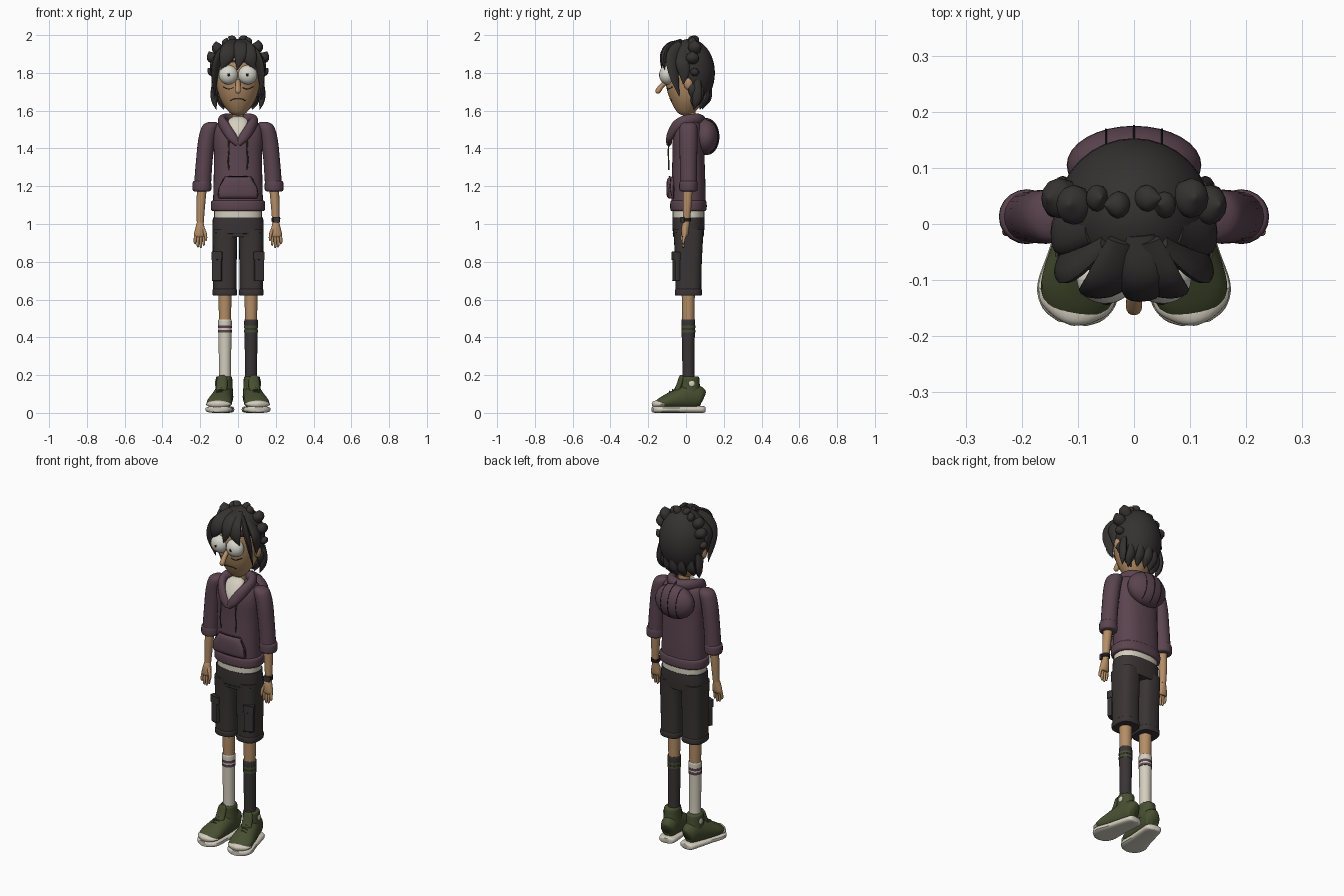
import bpy, bmesh, math
from mathutils import Vector


def material(name, rgb):
    m = bpy.data.materials.new(name)
    m.diffuse_color = (*rgb, 1)
    return m


HAIR = material("hair_charcoal", (0.036, 0.031, 0.031))
SHORTS = material("short_charcoal", (0.042, 0.034, 0.035))
PLUM = material("plum_cloth", (0.105, 0.058, 0.079))
SKIN = material("skin_tan", (0.46, 0.27, 0.135))
WHITE = material("off_white", (0.66, 0.62, 0.52))
EYE = material("eye_white", (0.68, 0.67, 0.6))
GREEN = material("olive_green", (0.062, 0.078, 0.03))
BLACK = material("line_black", (0.012, 0.01, 0.01))


def finish(name, bm, mat, angle=40):
    bmesh.ops.recalc_face_normals(bm, faces=bm.faces)
    me = bpy.data.meshes.new(name)
    bm.to_mesh(me)
    bm.free()
    ob = bpy.data.objects.new(name, me)
    bpy.context.collection.objects.link(ob)
    me.materials.append(mat)
    bpy.ops.object.select_all(action='DESELECT')
    ob.select_set(True)
    bpy.context.view_layer.objects.active = ob
    bpy.ops.object.shade_smooth_by_angle(angle=math.radians(angle))
    return ob


def spline(rows, steps):
    """Catmull-Rom interpolation of rows of numbers."""
    out = []
    n = len(rows)
    for i in range(n - 1):
        p = [rows[max(i - 1, 0)], rows[i], rows[i + 1], rows[min(i + 2, n - 1)]]
        for k in range(steps):
            t = k / steps
            out.append([0.5 * (2 * b + (c - a) * t + (2 * a - 5 * b + 4 * c - d) * t * t
                        + (3 * b - a - 3 * c + d) * t ** 3) for a, b, c, d in zip(*p)])
    return out + [list(rows[-1])]


def sweep(name, rows, mat, side=(1, 0, 0), flat=False, power=2, sides=20, steps=4, floor=None):
    """Loft ellipses along rows of (x, y, z, width, thickness); flat keeps rings level."""
    rows = spline(rows, steps) if steps > 1 else rows
    bm = bmesh.new()
    rings = []
    pts = [Vector(r[:3]) for r in rows]
    for i, r in enumerate(rows):
        t = Vector((0, 0, 1)) if flat else (pts[min(i + 1, len(pts) - 1)] - pts[max(i - 1, 0)]).normalized()
        u = Vector(side)
        u = (u - t * u.dot(t)).normalized()
        v = t.cross(u)
        ring = []
        for k in range(sides):
            a = math.tau * k / sides
            c, s = [math.copysign(abs(w) ** (2 / power), w) for w in (math.cos(a), math.sin(a))]
            p = pts[i] + u * c * max(r[3], 0.0005) + v * s * max(r[4], 0.0005)
            if floor is not None:
                p.z = max(p.z, floor)
            ring.append(bm.verts.new(p))
        rings.append(ring)
    for a, b in zip(rings, rings[1:]):
        for k in range(sides):
            bm.faces.new((a[k], a[k - 1], b[k - 1], b[k]))
    bm.faces.new(rings[0])
    bm.faces.new(rings[-1])
    return finish(name, bm, mat)


def loft(name, rows, mat, x=0, **kw):
    """Level rings from rows of (z, y, half width, half depth)."""
    return sweep(name, [(x, y, z, a, b) for z, y, a, b in rows], mat, flat=True, **kw)


def ball(name, loc, size, mat, cut=None):
    bm = bmesh.new()
    bmesh.ops.create_uvsphere(bm, u_segments=32, v_segments=20, radius=1)
    for v in bm.verts:
        v.co = Vector([c * s + o for c, s, o in zip(v.co, size, loc)])
    if cut:
        bmesh.ops.delete(bm, geom=[f for f in bm.faces if cut(f.calc_center_median())], context='FACES')
    return finish(name, bm, mat)


def line(name, pts, r, mat):
    return sweep(name, [(*p, r, r) for p in pts], mat, side=(0.3, 0.9, 0.2), sides=6)


# Head, neck and nose
loft("head", [(1.575, 0.005, .015, .02), (1.59, 0, .045, .045), (1.65, .008, .088, .088),
              (1.72, .015, .112, .118), (1.8, .015, .12, .125), (1.9, .01, .105, .11), (1.95, .01, .05, .06)], SKIN, sides=32)
loft("neck", [(1.5, .02, .034, .034), (1.62, .02, .03, .03)], SKIN)
sweep("nose", [(0, -.09, 1.765, .012, .012), (0, -.125, 1.735, .013, .013), (0, -.15, 1.702, .014, .014),
               (0, -.157, 1.694, .005, .005)], SKIN)
line("mouth", [(-.04, -.075, 1.652), (-.02, -.083, 1.662), (.02, -.083, 1.662), (.04, -.075, 1.652)], .0022, BLACK)

# Eyes and ears
for s in (-1, 1):
    ball("eye", (s * .051, -.1, 1.79), (.051, .042, .051), EYE)
    ball("pupil", (s * .049, -.141, 1.79), (.008, .003, .008), BLACK)
    line("eye_bag", [(s * .025, -.102, 1.722), (s * .05, -.093, 1.714), (s * .08, -.073, 1.726)], .002, BLACK)
    ball("ear", (s * .122, .012, 1.745), (.018, .024, .034), SKIN)

# Hair shell, open around the face and ears
cap = ball("hair_cap", (0, .018, 1.8), (.137, .135, .18), HAIR,
           lambda p: p.y < -.02 and p.z < 1.86 or p.z < 1.78 and p.y < .03 or p.z < 1.645)
mod = cap.modifiers.new("thickness", 'SOLIDIFY')
mod.thickness = .018
mod.offset = -1


def lock(name, pts, w, t, side):
    widths = (.7, 1, .85, .04)
    sweep(name, [(*p, w * k, t * k) for p, k in zip(pts, widths)], HAIR, side=side, sides=12)


# Crown row of curled tufts running from ear to ear
for i, deg in enumerate((-48, -24, 0, 24, 45, 65, 82, 100, 120, 138, 156, 180, 204, 228)):
    a = math.radians(deg)
    out = Vector((math.cos(a), 0, math.sin(a)))
    tan = Vector((-math.sin(a), 0, math.cos(a))) * (1 if deg < 90 else -1)
    if deg in (82, 100):
        tan = -tan
    size = 1.25 if deg in (24, 45, 138, 156) else .85
    base = Vector((out.x * .115, .04 + .006 * (-1) ** i, 1.8 + out.z * .155))
    bend = .012 if out.z >= 0 else -.03
    pts = [base - out * .012, base + out * .022 * size + tan * bend * .2,
           base + out * .038 * size + tan * bend, base + out * .052 * size + tan * bend * 2.2]
    lock("crown_tuft", pts, .028 * size, .024 * size, (0, 1, 0))

# Fringe locks falling over the forehead and temples
lock("centre_lock", [(.01, -.02, 1.965), (.015, -.09, 1.945), (.012, -.125, 1.89), (-.005, -.128, 1.815)], .038, .016, (1, 0, 0))
for s in (-1, 1):
    lock("brow_lock", [(s * .02, -.03, 1.965), (s * .045, -.095, 1.93), (s * .065, -.118, 1.875), (s * .09, -.112, 1.815)],
         .042, .018, (1, 0, .3 * s))
    lock("temple_lock", [(s * .05, -.03, 1.95), (s * .1, -.07, 1.89), (s * .122, -.066, 1.8), (s * .122, -.035, 1.675)],
         .038, .016, (s * .5, -.8, 0))
    lock("side_lock", [(s * .08, -.01, 1.93), (s * .13, -.02, 1.86), (s * .133, -.01, 1.8), (s * .13, -.015, 1.74)],
         .035, .014, (0, 1, 0))
    lock("rear_lock", [(s * .12, .06, 1.76), (s * .127, .06, 1.7), (s * .125, .055, 1.65), (s * .115, .04, 1.605)],
         .026, .018, (0, 1, 0))
for x in (-.085, -.045, 0, .045, .085):
    lock("nape_lock", [(x, .125 - x * x * 6, 1.72), (x, .118 - x * x * 6, 1.67), (x * .98, .1 - x * x * 6, 1.64),
                       (x * .9, .085 - x * x * 6, 1.605)], .027, .018, (1, 0, 0))

# Hoodie body with waistband, shirt hem and collar
loft("hoodie_body", [(1.115, .013, .132, .09), (1.2, .013, .13, .09), (1.35, .013, .127, .085), (1.46, .012, .132, .082),
                     (1.525, .015, .118, .066), (1.55, .02, .07, .045)], PLUM, power=2.4, sides=32)
loft("hoodie_waistband", [(1.068, .013, .133, .088), (1.075, .013, .142, .095), (1.095, .013, .144, .097),
                          (1.118, .013, .142, .095), (1.125, .013, .132, .09)], PLUM, power=2.4, sides=32)
loft("shirt_hem", [(1.02, .013, .126, .084), (1.085, .013, .126, .084)], WHITE, power=2.4, sides=32)
sweep("shirt_neck", [(0, -.085, 1.43, .012, .008), (0, -.07, 1.49, .04, .012), (0, -.03, 1.54, .052, .02),
                     (0, .0, 1.552, .045, .02)], WHITE)
for s in (-1, 1):
    sweep("hood_collar", [(0, .075, 1.55, .03, .03), (s * .055, .055, 1.553, .032, .026), (s * .083, 0, 1.545, .032, .024),
                          (s * .072, -.05, 1.52, .03, .022), (s * .035, -.085, 1.465, .027, .018),
                          (0, -.09, 1.425, .018, .014)], PLUM, side=(0, 0.2, 1), sides=14)
    line("drawstring", [(s * .05, -.085, 1.455), (s * .048, -.094, 1.39), (s * .052, -.092, 1.34), (s * .047, -.092, 1.285)],
         .0035, GREEN)

# Hanging hood with its centre seam
ball("hood", (0, .105, 1.462), (.12, .07, .098), PLUM)
arc = [math.radians(d) for d in range(-70, 100, 20)]
for x in (-.05, 0, .05):
    k = math.sqrt(1 - (x / .12) ** 2)
    line("hood_seam", [(x, .105 + .07 * k * math.cos(a), 1.462 + .098 * k * math.sin(a)) for a in arc], .002, BLACK)

# Front pouch pocket and its trim
sweep("pouch_pocket", [(0, -.074, 1.135, .1, .016), (0, -.08, 1.15, .105, .022), (0, -.08, 1.19, .102, .024),
                       (0, -.078, 1.235, .076, .022), (0, -.074, 1.25, .07, .012)], PLUM, flat=True, power=3)
for s in (-1, 1):
    line("pouch_trim", [(s * .106, -.076, 1.15), (s * .1, -.084, 1.19), (s * .076, -.082, 1.24)], .0025, BLACK)
line("pouch_top_trim", [(-.072, -.08, 1.25), (0, -.09, 1.252), (.072, -.08, 1.25)], .002, BLACK)

# Shorts upper part
loft("shorts_hips", [(.93, .013, .134, .08), (.96, .013, .135, .083), (1.0, .013, .135, .085), (1.035, .013, .133, .085)],
     SHORTS, power=2.5, sides=32)
line("waist_stitch", [(-.12, -.052, .955), (0, -.071, .948), (.12, -.052, .955)], .0015, BLACK)

for s in (-1, 1):
    # Sleeve, cuff and arm
    sweep("sleeve", [(s * .135, .015, 1.54, .02, .02), (s * .147, .013, 1.52, .042, .045), (s * .165, .013, 1.45, .045, .048),
                     (s * .178, .013, 1.34, .044, .046), (s * .187, .013, 1.22, .045, .045)], PLUM, flat=True)
    loft("sleeve_cuff", [(1.172, .013, .036, .036), (1.178, .013, .048, .047), (1.2, .013, .05, .049),
                         (1.222, .013, .048, .047), (1.228, .013, .04, .04)], PLUM, x=s * .191)
    sweep("forearm", [(s * .19, .01, 1.2, .026, .026), (s * .197, .006, 1.1, .023, .023), (s * .2, .002, 1.0, .018, .017)],
          SKIN, flat=True)
    # Hand with four fingers and a thumb
    sweep("palm", [(s * .2, .002, 1.01, .017, .016), (s * .201, -.003, .985, .023, .02), (s * .203, -.006, .945, .03, .018),
                   (s * .204, -.007, .93, .024, .012)], SKIN, flat=True)
    for k in range(4):
        x = .181 + k * .0145
        tip = (.885, .873, .876, .893)[k]
        sweep("finger", [(s * x, -.006, .945, .008, .009), (s * (x + .001 * k), -.013, .915, .0075, .008),
                         (s * (x + .001 * k), -.014, tip + .008, .0065, .007), (s * x, -.012, tip, .002, .002)], SKIN, sides=10)
    sweep("thumb", [(s * .188, -.008, .98, .01, .01), (s * .174, -.018, .95, .009, .009), (s * .17, -.022, .92, .007, .007),
                    (s * .171, -.022, .91, .002, .002)], SKIN, sides=10)
    # Shorts leg, hem and cargo pocket
    loft("shorts_leg", [(.645, .013, .062, .068), (.78, .013, .063, .07), (.94, .013, .065, .078), (.97, .013, .064, .08)],
         SHORTS, x=s * .07, power=2.8, sides=28)
    loft("shorts_hem", [(.622, .013, .056, .062), (.624, .013, .064, .071), (.65, .013, .065, .072), (.656, .013, .06, .066)],
         SHORTS, x=s * .07, power=2.8, sides=28)
    for name, z0, z1, a, b in (("cargo_pocket", .7, .83, .026, .014), ("cargo_flap", .81, .852, .029, .017)):
        sweep(name, [(s * .11, -.052, z, a, b) for z in (z0, z1)], SHORTS, side=(1, .35 * s, 0), flat=True, power=8, steps=1)
    for z in (.7, .812, .852):
        line("pocket_stitch", [(s * .084, -.073, z), (s * .11, -.069, z), (s * .136, -.054, z)], .002, BLACK)
    # Leg and striped sock: light on one foot, dark on the other
    sock, stripe = (WHITE, PLUM) if s < 0 else (SHORTS, GREEN)
    loft("leg", [(.45, .012, .031, .031), (.64, .012, .035, .035)], SKIN, x=s * .069)
    loft("sock", [(.12, .015, .035, .035), (.22, .013, .032, .032), (.38, .012, .034, .034), (.485, .012, .036, .036),
                  (.492, .012, .032, .032)], sock, x=s * .069)
    for z in (.432, .456):
        loft("sock_stripe", [(z - .007, .012, .037, .037), (z + .007, .012, .037, .037)], stripe, x=s * .069, steps=1)

    # Shoe rows are laid along a line that splays outward toward the toe
    def shoe(rows):
        return [(s * (.08 - y * .17), y, z, a, b) for y, z, a, b in rows]
    splay = (1, s * .17, 0)
    sweep("shoe_sole", shoe([(.1, .018, .02, .014), (.088, .018, .045, .018), (.03, .018, .054, .018), (-.05, .018, .062, .018),
                             (-.12, .018, .073, .018), (-.16, .018, .056, .018), (-.178, .018, .025, .014)]), WHITE, splay, power=3)
    sweep("shoe_upper", shoe([(.092, .08, .02, .03), (.075, .085, .042, .055), (.02, .085, .05, .068), (-.05, .07, .06, .055),
                              (-.115, .055, .067, .036), (-.155, .045, .05, .02), (-.168, .042, .02, .008)]),
          GREEN, splay, floor=.03, sides=24)
    sweep("toe_cap", shoe([(-.125, .046, .07, .017), (-.15, .046, .061, .02), (-.17, .044, .035, .018), (-.179, .042, .008, .008)]),
          WHITE, splay, floor=.03)
    loft("shoe_collar", [(.1, .02, .048, .058), (.15, .02, .045, .053), (.185, .02, .043, .05), (.193, .02, .036, .042)],
         GREEN, x=s * .074)
    sweep("shoe_tongue", shoe([(-.05, .115, .03, .015), (-.035, .15, .03, .014), (-.025, .185, .026, .013), (-.024, .2, .012, .008)]),
          GREEN, splay)
    ball("ankle_patch", (s * .118, .03, .155), (.005, .016, .016), WHITE)
    for y, z in ((-.05, .134), (-.066, .124), (-.082, .114)):
        xc = .08 - y * .17
        line("shoelace", [(s * (xc - .024), y, z - .012), (s * xc, y - .004, z), (s * (xc + .024), y, z - .012)], .004, GREEN)

# Wristwatch
loft("watch_strap", [(1.012, .003, .023, .023), (1.032, .003, .024, .024)], BLACK, x=.2, steps=1)
loft("watch_face", [(1.007, -.018, .018, .01), (1.037, -.018, .018, .01)], SHORTS, x=.204, steps=1, power=6)
